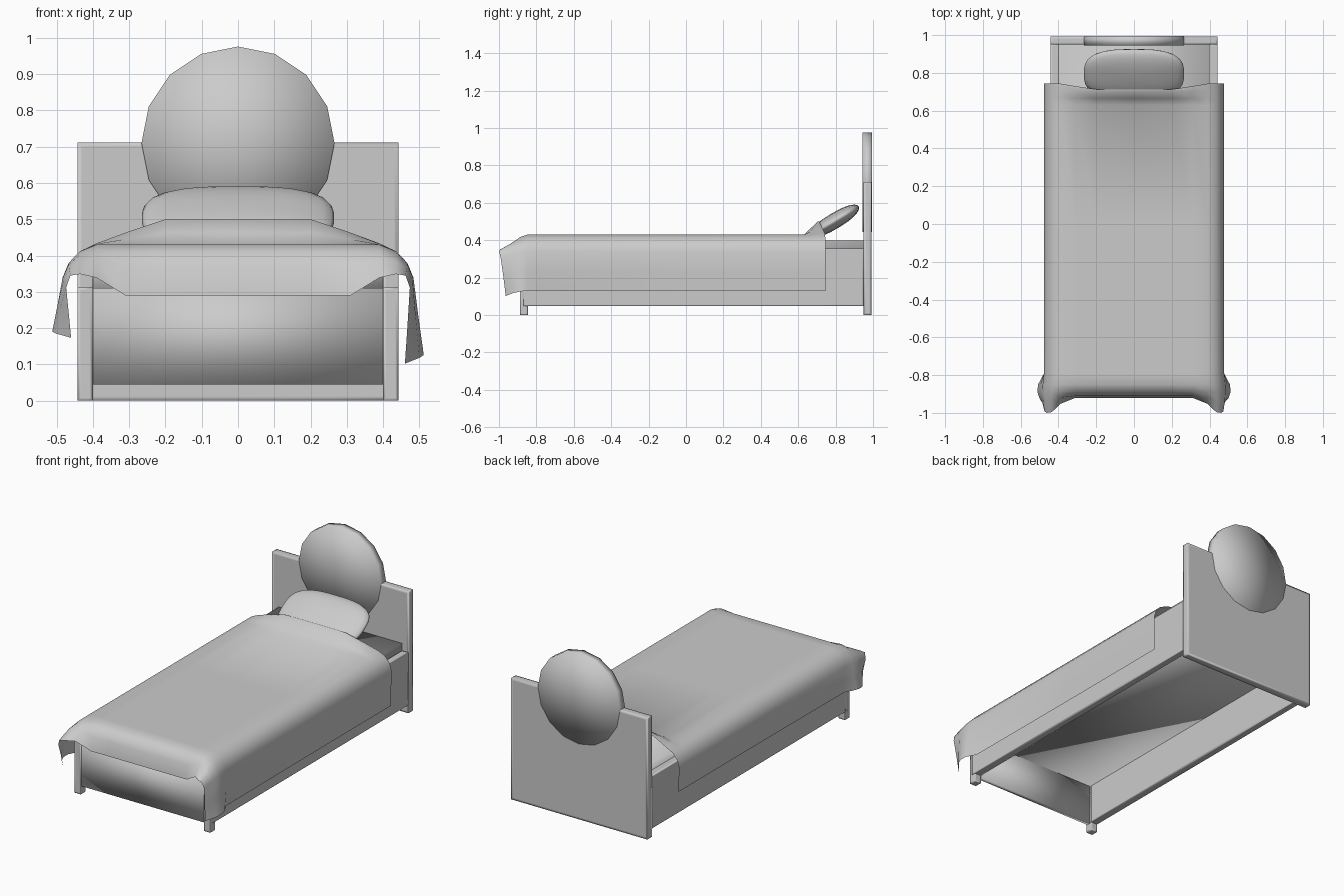
import bpy, bmesh, math
from mathutils import Matrix

old = bpy.data.objects.get("Cube")
if old:
    bpy.data.objects.remove(old, do_unlink=True)

GREY = (0.6, 0.6, 0.6, 1)
mat = bpy.data.materials.new("plain grey")
mat.use_nodes = True
mat.diffuse_color = GREY
mat.node_tree.nodes["Principled BSDF"].inputs["Base Color"].default_value = GREY


def finish(name, bm):
    mesh = bpy.data.meshes.new(name)
    bmesh.ops.recalc_face_normals(bm, faces=bm.faces)
    bm.to_mesh(mesh)
    bm.free()
    mesh.materials.append(mat)
    for p in mesh.polygons:
        p.use_smooth = True
    ob = bpy.data.objects.new(name, mesh)
    bpy.context.collection.objects.link(ob)


def box(name, x, y, z, border=0.012):
    """Box with soft-shaded borders around flat face centres."""
    bm = bmesh.new()
    bmesh.ops.create_cube(bm, size=1)
    for v in bm.verts:
        for i, (lo, hi) in enumerate((x, y, z)):
            v.co[i] = hi if v.co[i] > 0 else lo
    if border:
        bmesh.ops.inset_individual(bm, faces=bm.faces[:], thickness=border)
    finish(name, bm)


# Bed frame
box("headboard", (-0.443, 0.443), (0.95, 0.992), (0, 0.712), 0.018)
box("foot_panel", (-0.4, 0.4), (-0.88, -0.855), (0.045, 0.31), 0)
box("mattress", (-0.4, 0.4), (-0.855, 0.95), (0.28, 0.4), 0)
for side, s in (("left", 1), ("right", -1)):
    span = sorted((s * 0.4, s * 0.442))
    box(side + "_rail", span, (-0.87, 0.95), (0.048, 0.357))
    box(side + "_foot_post", span, (-0.888, -0.845), (0, 0.312))

# Round crest on the headboard
bm = bmesh.new()
bmesh.ops.create_cone(bm, cap_ends=True, cap_tris=True, segments=16, radius1=0.266,
                      radius2=0.266, depth=0.05,
                      matrix=Matrix.Translation((0, 0.97, 0.71)) @ Matrix.Rotation(math.pi / 2, 4, 'X'))
finish("round_crest", bm)

# Pillow: a squared-off, flattened ball leaning towards the headboard
bm = bmesh.new()
bmesh.ops.create_uvsphere(bm, u_segments=32, v_segments=12, radius=1)
for v in bm.verts:
    x, y, z = v.co
    r = math.hypot(x, y)
    if r > 1e-4:
        k = r ** 0.8 / ((abs(x / r) ** 3 + abs(y / r) ** 3) ** (1 / 3))
        x, y = x / r * k, y / r * k
    v.co = (0.265 * x, 0.15 * y, 0.042 * z)
bm.transform(Matrix.Translation((0, 0.795, 0.504)) @ Matrix.Rotation(math.radians(31), 4, 'X'))
finish("pillow", bm)

# Blanket: half cross-section columns (x, z, corner pull, share of foot drop, share of flare)
COLUMNS = [(0, 0.43, 0, 1, 0), (0.2, 0.43, 0, 1, 0), (0.31, 0.43, 0, 1, 0),
           (0.39, 0.43, 0.4, 0.65, 0), (0.435, 0.412, 0.95, 0.45, 0),
           (0.463, 0.38, 1, 0.25, 0.1), (0.476, 0.34, 0.9, 0.2, 0.2),
           (0.474, 0.23, 0.7, 0.2, 0.6), (0.472, 0.13, 0.55, 0.2, 1)]
# Rows from head to foot (y, foot drop, corner pull, sideways flare)
ROWS = [(0.745, 0, 0, 0), (0.705, 0, 0, 0), (0.665, 0, 0, 0), (0.63, 0, 0, 0), (0, 0, 0, 0),
        (-0.79, 0, 0, 0.1), (-0.85, 0, 0, 0.9), (-0.885, 0.02, 0.05, 1),
        (-0.91, 0.06, 0.3, 0.7), (-0.92, 0.14, 1, -0.3)]


def blanket_point(col, row, s):
    x, z, pull, share, wide = col
    y, drop, corner, flare = row
    hump = min(1, max(0, (0.4 - x) / 0.19)) * min(1, max(0, (y - 0.63) / 0.075))
    if y > 0.74:
        y -= 0.032 * hump
    height = z + 0.07 * hump - drop * share
    if s < 0 and z < 0.34:  # the right side hangs less far down
        height = 0.34 - (0.34 - height) * 0.7
    return s * (x + 0.04 * flare * wide), y - 0.08 * corner * pull, height


bm = bmesh.new()
across = [(c, -1) for c in COLUMNS[:0:-1]] + [(c, 1) for c in COLUMNS]
grid = [[bm.verts.new(blanket_point(c, r, s)) for c, s in across] for r in ROWS]
for a, b in zip(grid, grid[1:]):
    for i in range(len(a) - 1):
        bm.faces.new((a[i], b[i], b[i + 1], a[i + 1]))
finish("blanket", bm)
